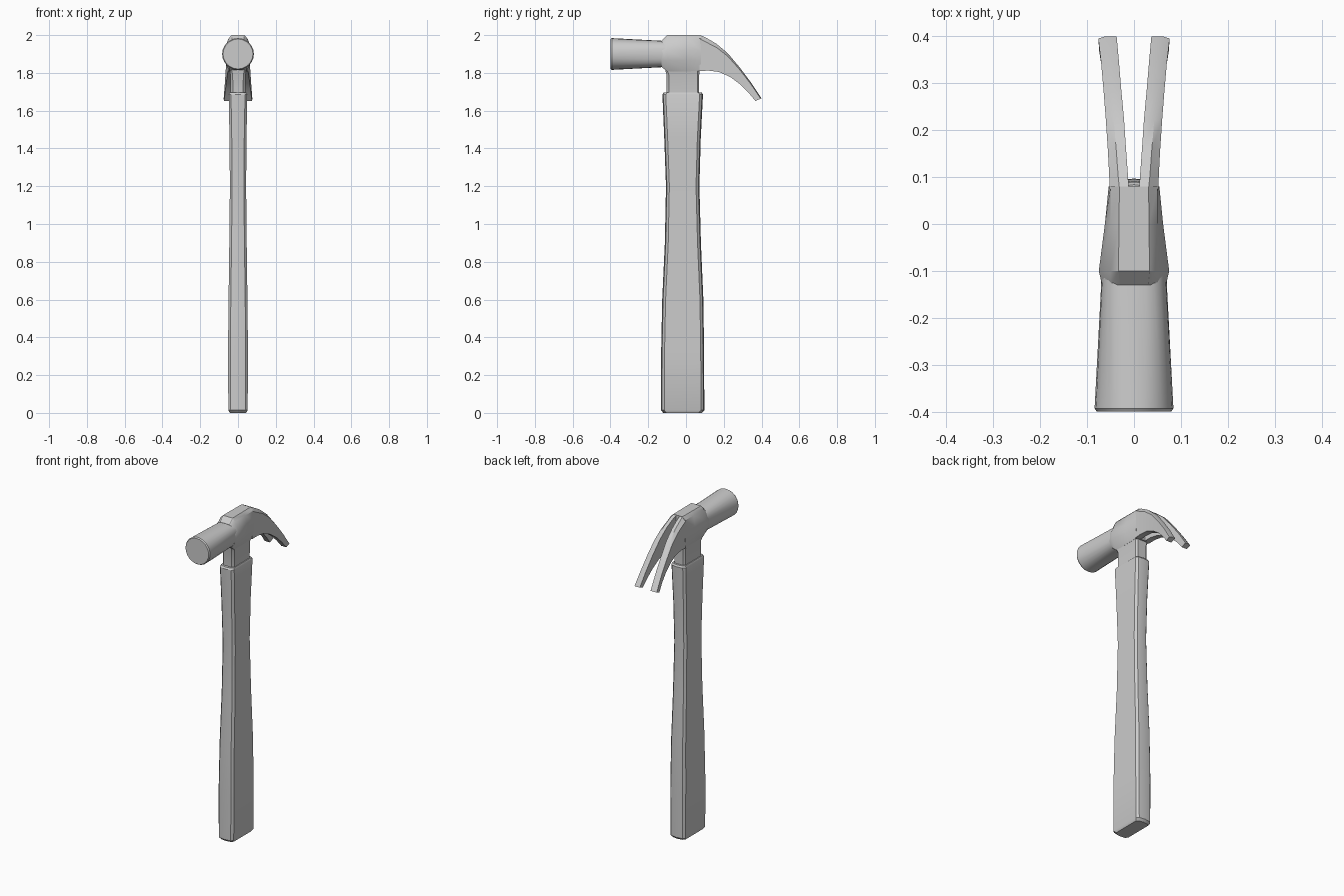
import bpy, bmesh
from math import sin, cos, pi, copysign

if "Cube" in bpy.data.objects:
    bpy.data.objects.remove(bpy.data.objects["Cube"])


def loft(name, rings, angle=30, mirror=False):
    """Skin a list of equal-length point rings and cap both ends."""
    bm = bmesh.new()
    vs = [[bm.verts.new(p) for p in r] for r in rings]
    n = len(rings[0])
    for a, b in zip(vs, vs[1:]):
        for i in range(n):
            j = (i + 1) % n
            bm.faces.new((a[i], a[j], b[j], b[i]))
    bm.faces.new(vs[0])
    bm.faces.new(vs[-1])
    if mirror:
        g = bmesh.ops.duplicate(bm, geom=bm.verts[:] + bm.edges[:] + bm.faces[:])
        for v in g["geom"]:
            if isinstance(v, bmesh.types.BMVert):
                v.co.x = -v.co.x
    bmesh.ops.recalc_face_normals(bm, faces=bm.faces[:])
    me = bpy.data.meshes.new(name)
    bm.to_mesh(me)
    bm.free()
    ob = bpy.data.objects.new(name, me)
    bpy.context.collection.objects.link(ob)
    bpy.ops.object.select_all(action='DESELECT')
    ob.select_set(True)
    bpy.context.view_layer.objects.active = ob
    bpy.ops.object.shade_smooth_by_angle(angle=angle * pi / 180)
    return ob


def both_sides(half):
    """Complete a right-hand half outline (first and last on x = 0 allowed)."""
    return half + [(-p[0],) + tuple(p[1:]) for p in reversed(half) if p[0] > 1e-6]


# Handle: flat sides, chamfered corners and slightly bowed narrow faces
def handle_ring(z, hx, y0, y1):
    return both_sides([(0, y0, z), (hx - .012, y0 + .005, z), (hx, y0 + .018, z),
                       (hx, y1 - .018, z), (hx - .012, y1 - .005, z), (0, y1, z)])


loft("handle", [handle_ring(*s) for s in (
    (0.0, .043, -.120, .085), (.014, .051, -.133, .097), (.3, .053, -.132, .096),
    (.6, .050, -.126, .092), (.9, .046, -.112, .079), (1.2, .043, -.106, .071),
    (1.45, .045, -.115, .078), (1.685, .049, -.125, .090), (1.695, .044, -.119, .084))])


# Striking poll: round face blending to a squarer neck
def poll_ring(y, r, e, n=24):
    def sup(t):
        return copysign(abs(t) ** e, t) if abs(t) > 1e-6 else 0
    return [(r * sup(cos(2 * pi * i / n)), y, 1.9 + r * sup(sin(2 * pi * i / n)))
            for i in range(n)]


loft("poll", [poll_ring(-.4, .079, 1), poll_ring(-.393, .084, 1),
              poll_ring(-.13, .070, .72), poll_ring(-.09, .069, .72)])


# Head block: chamfered collar tapering toward the claw
def block_ring(y, top, bottom, w_top, w_sh, w_side, w_bot):
    return both_sides([(w_top, y, top), (w_sh, y, top - .018), (w_side, y, 1.92),
                       (w_side, y, 1.865), (w_bot, y, bottom)])


loft("head_block", [block_ring(-.13, 1.970, 1.832, .030, .050, .068, .046),
                    block_ring(-.10, 2.0, 1.808, .033, .050, .075, .044),
                    block_ring(0, 2.0, 1.808, .032, .050, .062, .044),
                    block_ring(.08, 2.0, 1.81, .031, .050, .054, .044)])


# Shank: neck between head block and handle
def shank_ring(z, front, back, y0, y1):
    return both_sides([(front - .012, y0, z), (front, y0 + .012, z),
                       (back, y1 - .01, z), (back - .01, y1, z)])


loft("shank", [shank_ring(1.66, .039, .038, -.103, .070),
               shank_ring(1.79, .040, .039, -.103, .070),
               shank_ring(1.815, .046, .044, -.110, .072),
               shank_ring(1.87, .064, .048, -.112, .075)])

# Claws: (top y, z), (bottom y, z), inner x, flat edge x, outer x
stations = [
    (.075, 2.0, .070, 1.81, .011, .031, .052),
    (.105, 1.987, .120, 1.812, .013, .034, .053),
    (.160, 1.955, .175, 1.805, .017, .038, .056),
    (.220, 1.905, .235, 1.778, .021, .043, .060),
    (.285, 1.828, .290, 1.737, .027, .049, .065),
    (.345, 1.748, .330, 1.697, .032, .053, .070),
    (.400, 1.665, .367, 1.652, .037, .060, .076)]
rings = []
for ty, tz, by, bz, xi, xf, xo in stations:
    k = .14 if tz < 1.99 else .11
    cy, cz = ty + (by - ty) * k, tz + (bz - tz) * k
    rings.append([(xi, ty, tz), (xf, ty, tz), (xo, cy, cz),
                  (xo - .002, by, bz), (xi + .002, by, bz)])
loft("claws", rings, mirror=True)
